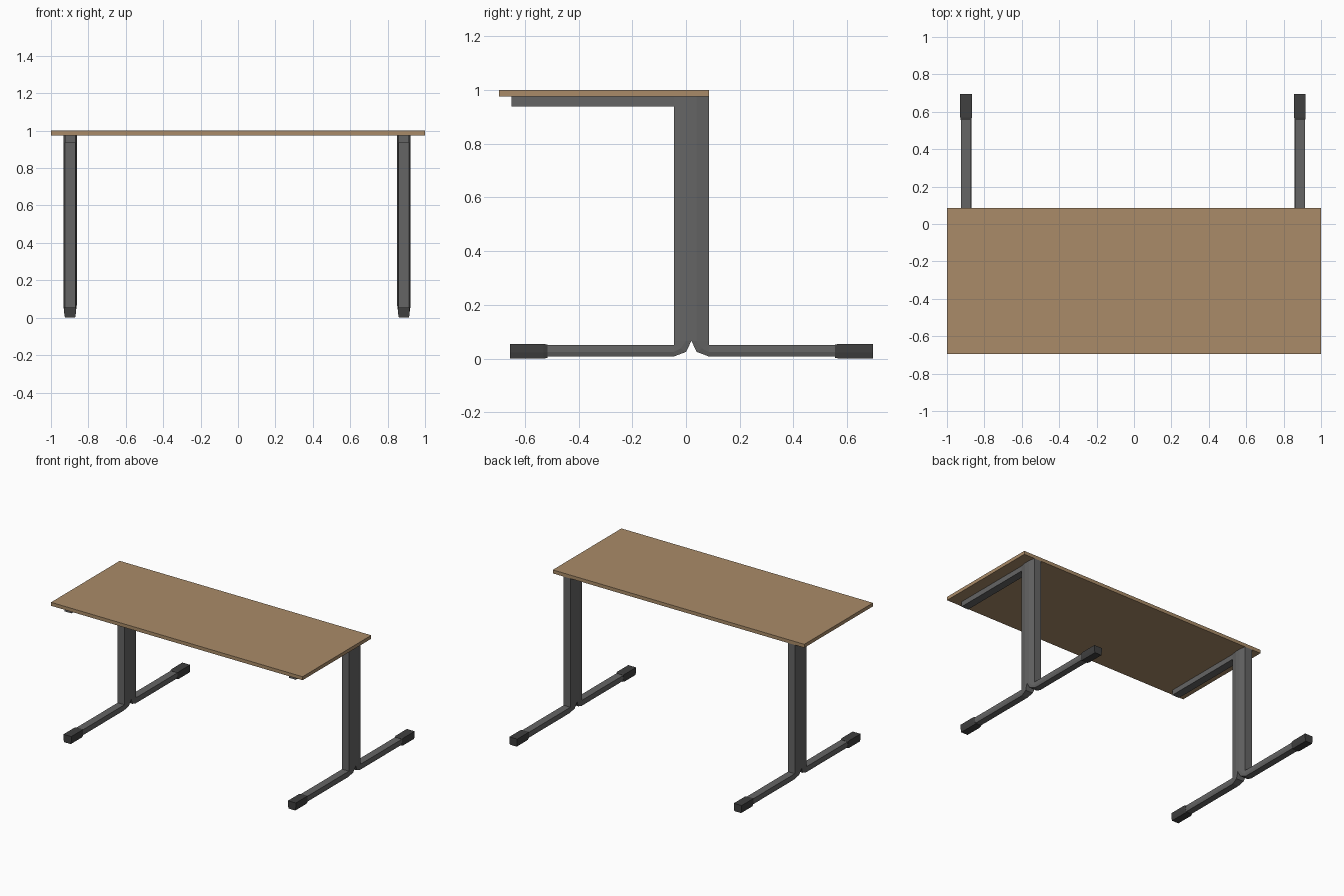
import bpy, bmesh

if "Cube" in bpy.data.objects:
    bpy.data.objects.remove(bpy.data.objects["Cube"])

TOP_Z = 0.975          # underside of the top
MID_Y = 0.02           # symmetry plane of the two leg tubes


def material(name, rgb):
    m = bpy.data.materials.new(name)
    m.diffuse_color = (*rgb, 1)
    m.use_nodes = True
    m.node_tree.nodes["Principled BSDF"].inputs["Base Color"].default_value = m.diffuse_color
    return m


wood = material("wood", (0.40, 0.26, 0.14))
steel = material("steel", (0.13, 0.13, 0.13))
rubber = material("rubber", (0.05, 0.05, 0.05))


def finish(name, bm, mat):
    bmesh.ops.recalc_face_normals(bm, faces=bm.faces)
    me = bpy.data.meshes.new(name)
    bm.to_mesh(me)
    bm.free()
    me.materials.append(mat)
    ob = bpy.data.objects.new(name, me)
    bpy.context.collection.objects.link(ob)
    return ob


def box(name, lo, hi, mat):
    bm = bmesh.new()
    bmesh.ops.create_cube(bm, size=1)
    for v in bm.verts:
        v.co = [(a + b) / 2 + c * (b - a) for a, b, c in zip(lo, hi, v.co)]
    return finish(name, bm, mat)


def loft(name, cx, rings, rear, mat):
    """Skin rings of (y, z, half width) points, symmetric about x = cx."""
    bm = bmesh.new()
    loops = []
    for ring in rings:
        pts = [(cx + w, y, z) for y, z, w in ring]
        pts += [(cx - w, y, z) for y, z, w in reversed(ring)]
        loops.append([bm.verts.new((x, 2 * MID_Y - y if rear else y, z)) for x, y, z in pts])
    for a, b in zip(loops, loops[1:]):
        for i in range(len(a)):
            j = (i + 1) % len(a)
            bm.faces.new((a[i], a[j], b[j], b[i]))
    bm.faces.new(loops[0])
    bm.faces.new(loops[-1])
    return finish(name, bm, mat)


def foot_ring(y):
    return [(y, 0.05, 0.027), (y, 0.025, 0.028), (y, 0.008, 0.023)]


def leg_ring(z):
    return [(-0.045, z, 0.028), (0.0, z, 0.036), (MID_Y, z, 0.036)]


def cap_ring(y, inset):
    return [(y, 0.055 - inset, 0.031 - inset), (y, 0.022, 0.031 - inset),
            (y, inset, 0.027 - inset)]


# bent tube: foot, elbow, upright
elbow = [(-0.045, 0.053, 0.028), (-0.02, 0.038, 0.031), (0.0, 0.025, 0.03)]
tube = [foot_ring(-0.64), foot_ring(-0.045), elbow, leg_ring(0.066), leg_ring(TOP_Z)]
cap = [cap_ring(-0.655, 0), cap_ring(-0.53, 0), cap_ring(-0.515, 0.003)]

# table top
box("table_top", (-1, -0.695, TOP_Z), (1, 0.085, 1.0), wood)

# two leg frames, each with front and rear tubes, caps and a support arm
for side, cx in (("left", -0.898), ("right", 0.887)):
    for end, rear in (("front", False), ("rear", True)):
        loft(f"{side}_{end}_leg_tube", cx, tube, rear, steel)
        loft(f"{side}_{end}_foot_cap", cx, cap, rear, rubber)
    box(f"{side}_support_arm", (cx - 0.028, -0.65, 0.938), (cx + 0.028, 0.0, TOP_Z), steel)
